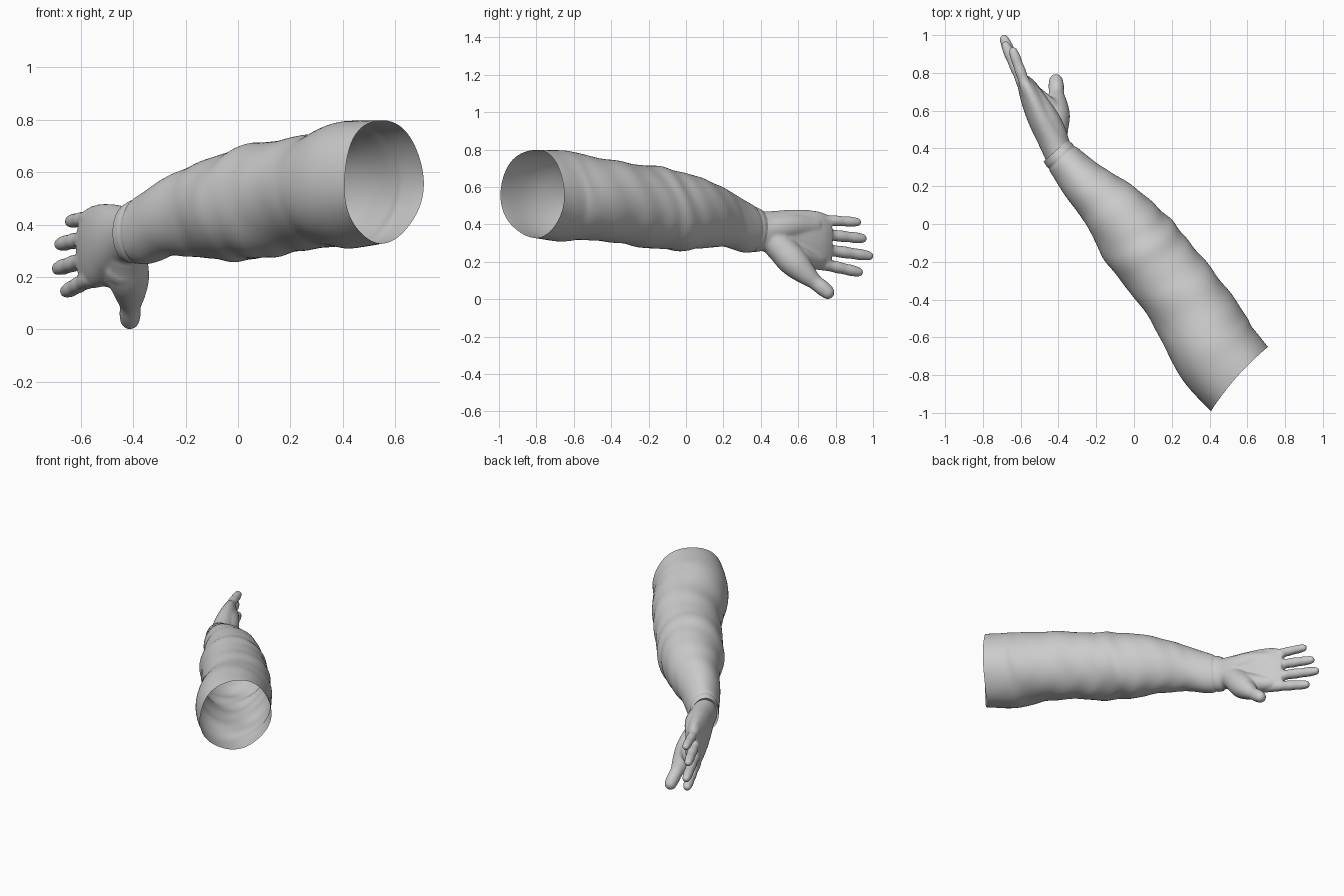
import bpy, bmesh, math
from mathutils import Vector, Matrix

if "Cube" in bpy.data.objects:
    bpy.data.objects.remove(bpy.data.objects["Cube"])


def spline(rows, t):
    """Catmull-Rom interpolation of station rows, t in 0..1."""
    f = t * (len(rows) - 1)
    i = min(int(f), len(rows) - 2)
    u = f - i
    g = lambda k: rows[max(0, min(len(rows) - 1, k))]
    return [0.5 * (2 * b + (c - a) * u + (2*a - 5*b + 4*c - d) * u*u + (3*b - a - 3*c + d) * u**3)
            for a, b, c, d in zip(g(i - 1), g(i), g(i + 1), g(i + 2))]


def loft(bm, rows, steps, sides, radial=None, shift=None, caps=False):
    """Skin rings through stations (x, y, half width, z low, z high)."""
    rings = []
    for k in range(steps + 1):
        t = k / steps
        x, y, w, lo, hi = spline(rows, t)
        a, b = spline(rows, max(0, t - .03)), spline(rows, min(1, t + .03))
        d = Vector((b[0] - a[0], b[1] - a[1], 0)).normalized()
        side = Vector((d.y, -d.x, 0))
        ring = []
        for j in range(sides):
            ang = 2 * math.pi * j / sides
            r = radial(t, ang) if radial else 1
            p = Vector((x, y, (lo + hi) / 2)) + side * w * r * math.cos(ang)
            p.z += (hi - lo) / 2 * r * math.sin(ang)
            if shift:
                p += d * shift(t, ang)
            ring.append(bm.verts.new(p))
        rings.append(ring)
    for r0, r1 in zip(rings, rings[1:]):
        for j in range(sides):
            n = (j + 1) % sides
            bm.faces.new((r0[j], r0[n], r1[n], r1[j]))
    if caps:
        bm.faces.new(rings[0][::-1])
        bm.faces.new(rings[-1])
    return rings


def bead_chain(bm, rows, count):
    """Closely spaced spheres (x, y, z, r), fused later by the remesh."""
    for k in range(count + 1):
        x, y, z, r = spline(rows, k / count)
        bmesh.ops.create_icosphere(bm, subdivisions=3, radius=r,
                                   matrix=Matrix.Translation((x, y, z)))


def finish(bm, name):
    bmesh.ops.recalc_face_normals(bm, faces=bm.faces)
    me = bpy.data.meshes.new(name)
    bm.to_mesh(me)
    bm.free()
    ob = bpy.data.objects.new(name, me)
    bpy.context.collection.objects.link(ob)
    for p in me.polygons:
        p.use_smooth = True
    return ob


# Sleeve: open tube with soft diagonal folds, tapering to a cuff
sleeve_rows = [
    (.555, -.82, .226, .33, .80), (.43, -.67, .232, .31, .795), (.335, -.495, .222, .315, .76),
    (.205, -.315, .207, .295, .73), (.085, -.17, .207, .27, .71), (-.015, -.04, .197, .26, .68),
    (-.13, .095, .16, .275, .64), (-.25, .205, .128, .28, .585), (-.345, .31, .103, .25, .525),
    (-.415, .388, .086, .255, .482)]


def folds(t, ang):
    mask = math.sin(math.pi * t / .92) if t < .92 else 0
    inner = .6 + .4 * math.cos(ang + .4)
    r = 1 + mask * (.015 * math.sin(40 * t + 2.2 * math.sin(ang + .5))
                    + .014 * inner * math.sin(70 * t - 2 * math.cos(ang) + 2 * math.sin(2 * ang))
                    + .014 * math.sin(3 * ang + 19 * t))
    r += .012 * math.cos(5 * ang + 1) * math.exp(-t * 12)
    r -= .05 * math.exp(-((t - .94) / .008) ** 2)      # cuff seam
    return r


bm = bmesh.new()
rings = loft(bm, sleeve_rows, 130, 72, folds,
             lambda t, a: (.018 * math.sin(a) ** 2 + .028 * math.cos(a) - .003) * max(0, 1 - t * 5))
# cuff edge folded in towards the wrist
last = rings[-1]
mid = sum((v.co for v in last), Vector()) / len(last)
lip = [bm.verts.new(mid + (v.co - mid) * .86 + Vector((.006, -.008, 0))) for v in last]
for j in range(len(last)):
    n = (j + 1) % len(last)
    bm.faces.new((last[j], last[n], lip[n], lip[j]))
sleeve = finish(bm, "sleeve")
bpy.context.view_layer.objects.active = sleeve
sleeve.select_set(True)
bpy.ops.object.shade_smooth_by_angle(angle=math.radians(50))

# Hand: palm, thumb and fingers fused into one smooth skin
bm = bmesh.new()
loft(bm, [(-.385, .345, .078, .262, .47), (-.428, .44, .078, .25, .47), (-.484, .55, .075, .205, .478),
          (-.525, .64, .068, .165, .478), (-.56, .715, .054, .155, .468), (-.592, .77, .034, .165, .445)],
     30, 40, caps=True)
# fingers: base x, y, z then tip x, y, z
for bx, by, bz, tx, ty, tz, r in [(-.562, .70, .425, -.640, .915, .412, .029),
                                  (-.572, .71, .350, -.678, .943, .325, .031),
                                  (-.572, .71, .270, -.687, .977, .232, .032),
                                  (-.562, .70, .195, -.655, .922, .145, .032)]:
    widths = (1.12, 1.1, .98, 1.04, .95, .98, .82)
    bead_chain(bm, [(bx + (tx - bx) * k / 6, by + (ty - by) * k / 6, bz + (tz - bz) * k / 6, r * w)
                    for k, w in enumerate(widths)], 22)
# thumb with its fleshy base
bead_chain(bm, [(-.425, .44, .335, .07), (-.425, .52, .26, .08), (-.418, .575, .2, .08),
                (-.412, .635, .14, .06), (-.411, .685, .095, .042), (-.412, .73, .06, .042),
                (-.413, .757, .037, .038)], 26)
# web of flesh between thumb base and palm, and the heel of the palm
bead_chain(bm, [(-.43, .54, .235, .08), (-.455, .6, .22, .068), (-.495, .65, .215, .055),
                (-.54, .70, .21, .045)], 12)
bead_chain(bm, [(-.41, .41, .37, .075), (-.44, .5, .38, .075), (-.48, .58, .39, .07),
                (-.53, .68, .39, .05)], 14)
hand = finish(bm, "hand")
fuse = hand.modifiers.new("fuse", 'REMESH')
fuse.mode = 'VOXEL'
fuse.voxel_size = .007
fuse.use_smooth_shade = True
soft = hand.modifiers.new("soften", 'SMOOTH')
soft.factor = .5
soft.iterations = 14
